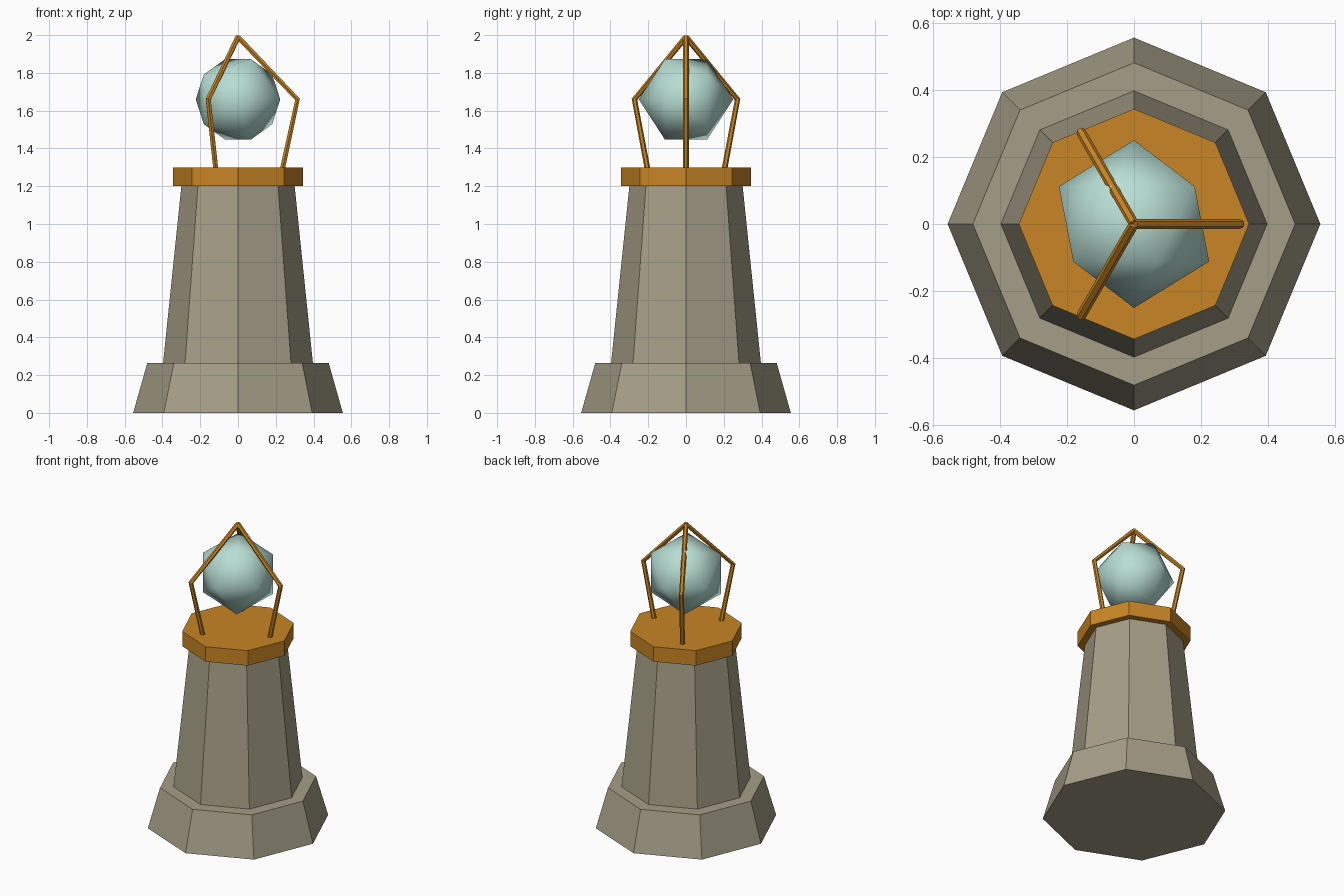
import bpy, math

if "Cube" in bpy.data.objects:
    bpy.data.objects.remove(bpy.data.objects["Cube"])


def material(name, rgb):
    m = bpy.data.materials.new(name)
    m.diffuse_color = (*rgb, 1)
    m.use_nodes = True
    m.node_tree.nodes["Principled BSDF"].inputs["Base Color"].default_value = m.diffuse_color
    return m


stone = material("warm_grey_stone", (0.376, 0.342, 0.242))
brass = material("amber_brass", (0.578, 0.235, 0.018))
glass = material("pale_teal_glass", (0.479, 0.730, 0.658))


def octagon(name, r1, r2, z1, z2, mat):
    """Tapered eight-sided block with corners on the axes."""
    bpy.ops.mesh.primitive_cone_add(vertices=8, radius1=r1, radius2=r2,
                                    depth=z2 - z1, location=(0, 0, (z1 + z2) / 2))
    ob = bpy.context.object
    ob.name = name
    ob.data.materials.append(mat)


# Stone plinth, tapering column and brass cap
octagon("plinth", 0.555, 0.48, 0, 0.265, stone)
octagon("column", 0.397, 0.30, 0.26, 1.20, stone)
octagon("cap", 0.343, 0.343, 1.20, 1.30, brass)

# Smooth-shaded icosahedral orb, its poles lying along y
bpy.ops.mesh.primitive_ico_sphere_add(subdivisions=1, radius=0.25, location=(0, 0, 1.66),
                                      rotation=(math.pi / 2, 0, 0))
orb = bpy.context.object
orb.name = "orb"
orb.data.materials.append(glass)
bpy.ops.object.shade_smooth()

# Three bent rods meeting above the orb
for i in range(3):
    a = math.tau * i / 3
    cu = bpy.data.curves.new(f"cage_rod_{i + 1}", 'CURVE')
    cu.dimensions = '3D'
    cu.bevel_depth = 0.015
    cu.bevel_resolution = 1
    cu.use_fill_caps = True
    sp = cu.splines.new('POLY')
    sp.points.add(2)
    for p, (r, z) in zip(sp.points, [(0.235, 1.29), (0.315, 1.66), (0, 1.99)]):
        p.co = (r * math.cos(a), r * math.sin(a), z, 1)
    sp.use_smooth = False
    cu.materials.append(brass)
    rod = bpy.data.objects.new(cu.name, cu)
    bpy.context.collection.objects.link(rod)
